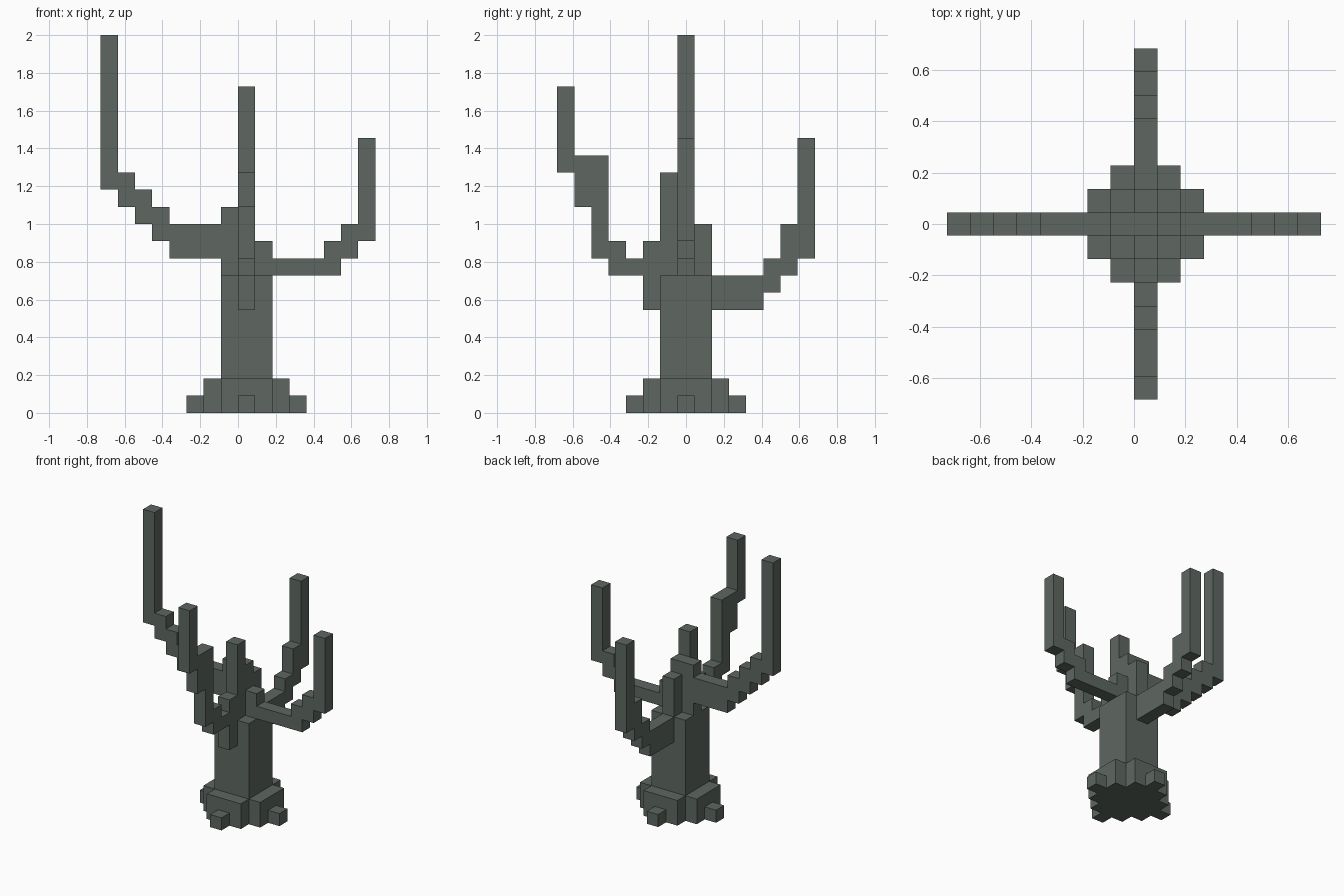
import bpy
import bmesh
from mathutils import Vector

cube = bpy.data.objects.get("Cube")
if cube:
    bpy.data.objects.remove(cube, do_unlink=True)

UNIT = 2 / 22                      # block size
ORIGIN = Vector((0, -0.5, 0))      # offset of the centre block's corner

bark = bpy.data.materials.new("dark grey-green bark")
bark.use_nodes = True
colour = (0.112, 0.136, 0.120, 1)
bark.diffuse_color = colour
bark.node_tree.nodes["Principled BSDF"].inputs["Base Color"].default_value = colour


def box(x_range, y_range, z_range):
    """Block cells filling a cuboid; the end of each range is excluded."""
    return {(x, y, z) for x in range(*x_range) for y in range(*y_range) for z in range(*z_range)}


def limb(dx, dy, steps):
    """Columns walking out from the centre; a step is (length, bottom, top)."""
    cells, distance = set(), 0
    for length, bottom, top in steps:
        for _ in range(length):
            distance += 1
            cells |= {(dx * distance, dy * distance, z) for z in range(bottom, top)}
    return cells


# Trunk with a raised core, and the stepped limbs
parts = {
    "trunk": box((-1, 2), (-1, 2), (0, 8)) | box((0, 1), (0, 1), (8, 12)),
    "right_limb": limb(-1, 0, [(1, 8, 12), (3, 9, 11), (1, 10, 12), (1, 11, 13),
                               (1, 12, 14), (1, 13, 22)]),
    "left_limb": limb(1, 0, [(1, 8, 10), (3, 8, 9), (1, 8, 10), (1, 9, 11), (1, 10, 16)]),
    "front_limb": limb(0, -1, [(1, 8, 14), (1, 6, 10), (1, 8, 9), (1, 8, 10),
                               (1, 9, 15), (1, 12, 15), (1, 14, 19)]),
    "back_limb": limb(0, 1, [(1, 8, 11), (3, 6, 8), (1, 7, 9), (1, 8, 11), (1, 9, 16)]),
}

# Root flare: a cross-shaped collar with one small root tip per side
parts["root_collar"] = (box((-2, 3), (-1, 2), (0, 2)) | box((-1, 2), (-2, 3), (0, 2))) - parts["trunk"]
for name, dx, dy in (("right", -1, 0), ("left", 1, 0), ("front", 0, -1), ("back", 0, 1)):
    parts[name + "_root_tip"] = {(dx * 3, dy * 3, 0)}

solid = set().union(*parts.values())


def build(name, cells):
    """Skin the cells, leaving out faces buried inside the model."""
    bm = bmesh.new()
    for cell in sorted(cells):
        centre = Vector(cell) + Vector((0.5, 0.5, 0.5))
        for axis in range(3):
            for sign in (-1, 1):
                normal = Vector((0, 0, 0))
                normal[axis] = sign
                if tuple(int(c + n) for c, n in zip(cell, normal)) in solid:
                    continue
                u = Vector((0, 0, 0))
                u[(axis + 1) % 3] = 0.5
                v = normal.cross(u)
                middle = centre + normal / 2 + ORIGIN
                corners = (middle - u - v, middle + u - v, middle + u + v, middle - u + v)
                bm.faces.new([bm.verts.new(p * UNIT) for p in corners])
    bmesh.ops.remove_doubles(bm, verts=bm.verts, dist=UNIT / 100)
    bmesh.ops.dissolve_limit(bm, angle_limit=0.01, verts=bm.verts, edges=bm.edges)
    mesh = bpy.data.meshes.new(name)
    bm.to_mesh(mesh)
    bm.free()
    mesh.materials.append(bark)
    bpy.context.collection.objects.link(bpy.data.objects.new(name, mesh))


for name, cells in parts.items():
    build(name, cells)
